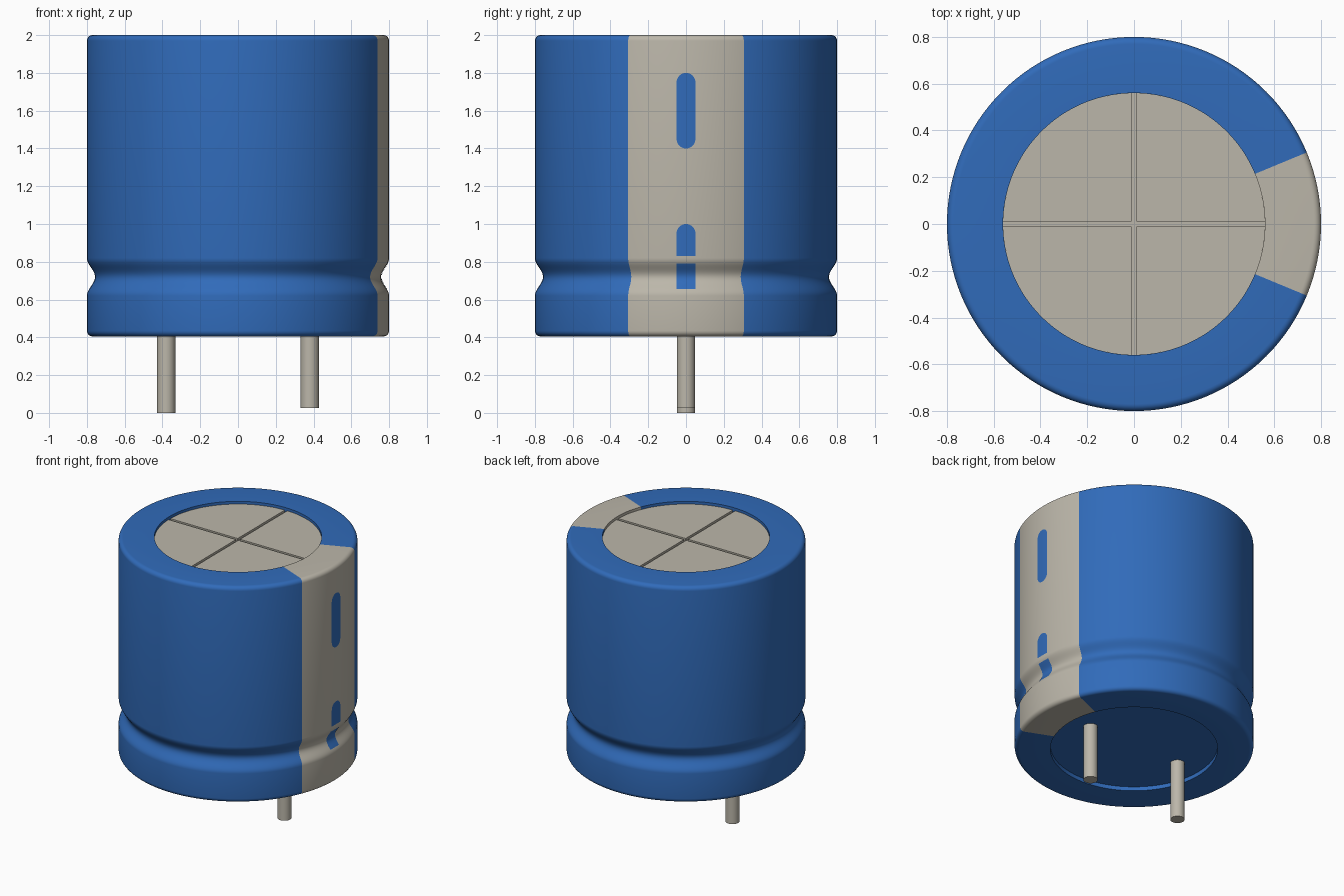
import bpy, bmesh
from math import sin, cos, pi, sqrt, asin, radians

if "Cube" in bpy.data.objects:
    bpy.data.objects.remove(bpy.data.objects["Cube"])

R, RIM, BEVEL = 0.8, 0.56, 0.03
BOTTOM, TOP = 0.405, 2.0
GROOVE_Z, GROOVE_HALF, GROOVE_DEPTH = 0.72, 0.1, 0.043
SEGMENTS = 128
STRIPE_HALF = radians(22.5)


def material(name, color):
    mat = bpy.data.materials.new(name)
    mat.use_nodes = True
    mat.diffuse_color = (*color, 1)
    bsdf = next(n for n in mat.node_tree.nodes if n.type == 'BSDF_PRINCIPLED')
    bsdf.inputs["Base Color"].default_value = (*color, 1)
    return mat


blue = material("sleeve blue", (0.03, 0.147, 0.49))
beige = material("warm grey", (0.5, 0.47, 0.4))


def finish(bm, name, mats):
    bmesh.ops.recalc_face_normals(bm, faces=bm.faces)
    mesh = bpy.data.meshes.new(name)
    bm.to_mesh(mesh)
    bm.free()
    obj = bpy.data.objects.new(name, mesh)
    bpy.context.collection.objects.link(obj)
    for m in mats:
        mesh.materials.append(m)
    bpy.ops.object.select_all(action='DESELECT')
    obj.select_set(True)
    bpy.context.view_layer.objects.active = obj
    bpy.ops.object.shade_smooth_by_angle(angle=radians(35))
    return obj


def radius(z):
    """Outer radius of the sleeve, pinched in at the crimp groove."""
    t = (z - GROOVE_Z) / GROOVE_HALF
    return R - GROOVE_DEPTH * (0.5 + 0.5 * cos(pi * t)) if abs(t) < 1 else R


def cylinder(name, r, x, z0, z1, mat):
    bm = bmesh.new()
    bmesh.ops.create_cone(bm, cap_ends=True, segments=SEGMENTS if r > 0.2 else 32,
                          radius1=r, radius2=r, depth=z1 - z0)
    bmesh.ops.translate(bm, verts=bm.verts, vec=(x, 0, (z0 + z1) / 2))
    return finish(bm, name, [mat])


# Sleeve: lathed profile with rounded shoulders and a crimp groove
arc = [i * pi / 12 for i in range(7)]
profile = [(RIM, TOP - 0.04), (RIM, TOP)]
profile += [(R - BEVEL + BEVEL * sin(a), TOP - BEVEL + BEVEL * cos(a)) for a in arc]
for i in range(21):
    z = GROOVE_Z + GROOVE_HALF * (1 - i / 10)
    profile.append((radius(z), z))
profile += [(R - BEVEL + BEVEL * cos(a), BOTTOM + BEVEL - BEVEL * sin(a)) for a in arc]
profile += [(RIM, BOTTOM), (RIM, BOTTOM + 0.04)]

bm = bmesh.new()
rings = []
for i in range(SEGMENTS):
    a = 2 * pi * i / SEGMENTS
    rings.append([bm.verts.new((r * cos(a), r * sin(a), z)) for r, z in profile])
for i in range(SEGMENTS):
    a = 2 * pi * (i + 0.5) / SEGMENTS
    left, right = rings[i], rings[(i + 1) % SEGMENTS]
    for j in range(len(profile) - 1):
        f = bm.faces.new((left[j], left[j + 1], right[j + 1], right[j]))
        f.material_index = int(min(a, 2 * pi - a) < STRIPE_HALF)
finish(bm, "sleeve", [blue, beige])


# Painted polarity marks that hug the sleeve on the stripe
def mark(name, z0, z1, round_top, round_bottom, w=0.05, rows=40, cols=6):
    bm = bmesh.new()
    grid = []
    for i in range(rows + 1):
        z = (z0 + z1) / 2 - (z1 - z0) / 2 * cos(pi * i / rows)
        over = max(0, z - (z1 - w) if round_top else 0, (z0 + w) - z if round_bottom else 0)
        half = max(sqrt(max(0, w * w - over * over)), 0.0005)
        r = radius(z) + 0.003
        row = []
        for k in range(cols + 1):
            y = half * (2 * k / cols - 1)
            row.append(bm.verts.new((sqrt(r * r - y * y), y, z)))
        grid.append(row)
    for low, high in zip(grid, grid[1:]):
        for k in range(cols):
            bm.faces.new((low[k], low[k + 1], high[k + 1], high[k]))
    for f in bm.faces:
        f.normal_update()
    obj = finish(bm, name, [blue])
    if obj.data.polygons[0].normal.x < 0:
        obj.data.flip_normals()


mark("upper_mark", 1.4, 1.8, True, True)
mark("lower_mark", 0.83, 1.0, True, False)
mark("groove_mark", 0.655, 0.79, False, False)

# Can top: recessed disc with four raised quarters leaving a cross-shaped vent
cylinder("vent_floor", RIM, 0, 1.94, 1.965, beige)
GAP = 0.01
bm = bmesh.new()
start = asin(GAP / RIM)
for q in range(4):
    turn = q * pi / 2
    d = GAP * sqrt(2)
    points = [(d * cos(turn + pi / 4), d * sin(turn + pi / 4))]
    for i in range(33):
        a = turn + start + (pi / 2 - 2 * start) * i / 32
        points.append((RIM * cos(a), RIM * sin(a)))
    face = bm.faces.new([bm.verts.new((x, y, 1.962)) for x, y in points])
    top = bmesh.ops.extrude_face_region(bm, geom=[face])["geom"]
    bmesh.ops.translate(bm, vec=(0, 0, 0.018),
                        verts=[v for v in top if isinstance(v, bmesh.types.BMVert)])
finish(bm, "vent_quarters", [beige])

# Base plug and the two lead pins
cylinder("base_plug", RIM, 0, 0.435, 0.46, blue)
cylinder("long_pin", 0.048, -0.38, 0, 0.45, beige)
cylinder("short_pin", 0.048, 0.38, 0.025, 0.45, beige)
